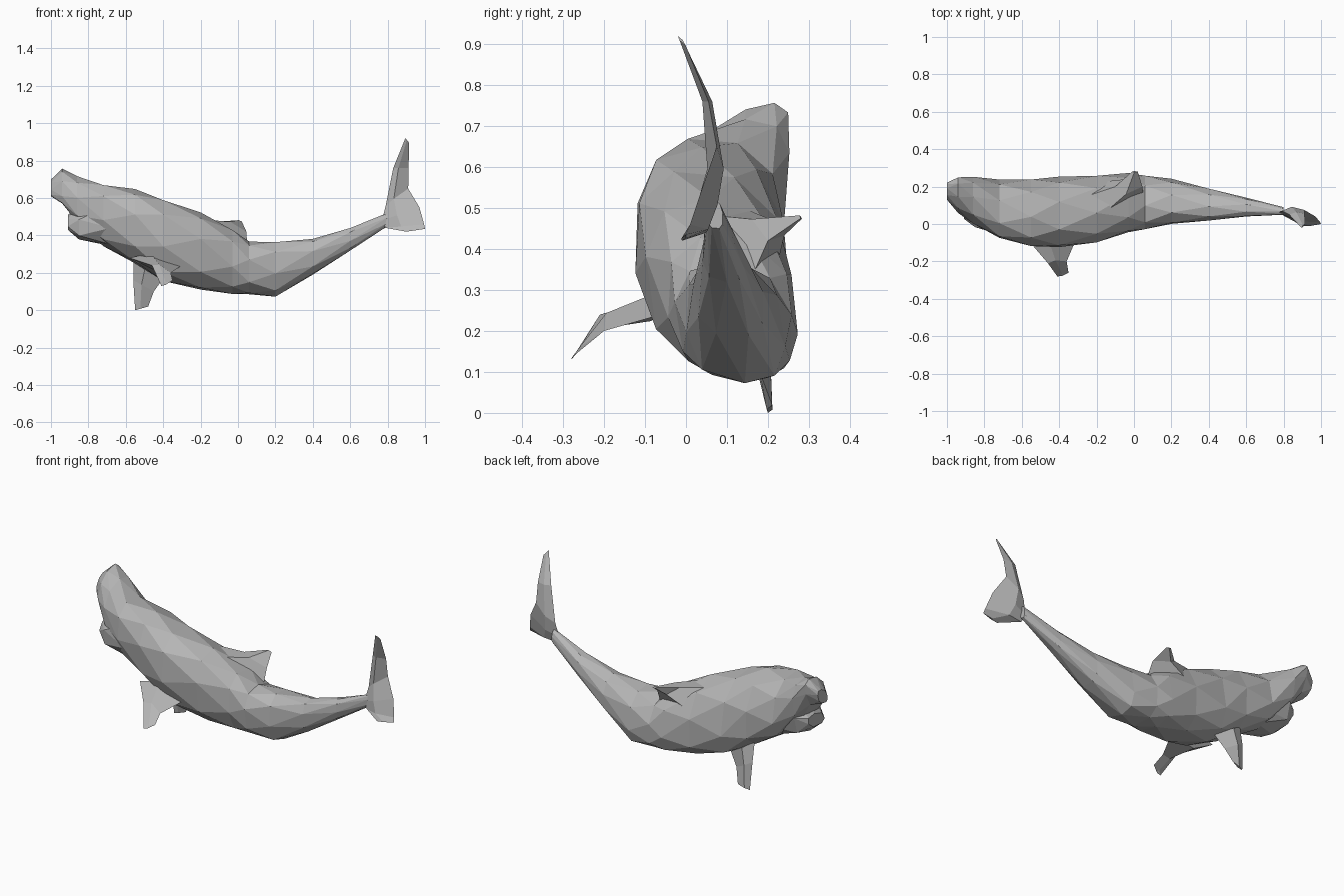
import bpy
import bmesh
from math import sin, cos, pi, copysign

default_cube = bpy.data.objects.get("Cube")
if default_cube:
    bpy.data.objects.remove(default_cube, do_unlink=True)

skin = bpy.data.materials.new("whale_grey")
skin.use_nodes = True
grey = (0.47, 0.47, 0.47, 1)
skin.diffuse_color = grey
skin.node_tree.nodes["Principled BSDF"].inputs["Base Color"].default_value = grey


def finish(name, bm):
    """Turn a bmesh into a flat shaded object with outward normals."""
    bmesh.ops.recalc_face_normals(bm, faces=bm.faces[:])
    mesh = bpy.data.meshes.new(name)
    bm.to_mesh(mesh)
    bm.free()
    mesh.materials.append(skin)
    obj = bpy.data.objects.new(name, mesh)
    bpy.context.collection.objects.link(obj)
    return obj


def oval(angle, roll):
    """Point on a skewed oval that is boxier on its lower half."""
    c, s = cos(angle + roll / 2), sin(angle - roll / 2)
    power = 0.72 if s < 0 else 0.88
    return copysign(abs(c) ** power, c), copysign(abs(s) ** power, s)


def loft(name, rings, sides=9):
    """Skin oval rings (x, y range, z range) with a staggered triangle strip."""
    bm = bmesh.new()
    loops = []
    for i, (x, y_low, y_high, z_low, z_high) in enumerate(rings):
        loop = []
        # The head leans the opposite way to the trunk
        roll = max(-0.6, min(0.2, 4 * x + 3.2))
        for k in range(sides):
            a = 2 * pi * (k + (i % 2) / 2) / sides + pi / 2
            c, s = oval(a, roll)
            loop.append(bm.verts.new((
                x,
                (y_low + y_high) / 2 + (y_high - y_low) / 2 * c * 1.02,
                (z_low + z_high) / 2 + (z_high - z_low) / 2 * s * 1.02)))
        loops.append(loop)
    for i, (a, b) in enumerate(zip(loops, loops[1:])):
        if i % 2:
            a, b = b, a
        for k in range(sides):
            n = (k + 1) % sides
            bm.faces.new((a[k], a[n], b[k]))
            bm.faces.new((a[n], b[n], b[k]))
    bm.faces.new(loops[0])
    bm.faces.new(loops[-1])
    return finish(name, bm)


def blade(name, stations):
    """Fin of diamond section: each station is leading, trailing, thickness vector."""
    bm = bmesh.new()
    loops = []
    for lead, trail, thick in stations:
        mid = [0.6 * p + 0.4 * q for p, q in zip(lead, trail)]
        upper = [m + t for m, t in zip(mid, thick)]
        lower = [m - t for m, t in zip(mid, thick)]
        loops.append([bm.verts.new(p) for p in (lead, upper, trail, lower)])
    for a, b in zip(loops, loops[1:]):
        for k in range(4):
            n = (k + 1) % 4
            bm.faces.new((a[k], a[n], b[n], b[k]))
    bm.faces.new(loops[0])
    bm.faces.new(loops[-1])
    return finish(name, bm)


# Body from the upper snout to the tail stem
loft("body", [
    (-1.0, .13, .22, .61, .70),
    (-.94, .06, .25, .57, .755),
    (-.86, .0, .25, .47, .715),
    (-.72, -.075, .235, .345, .67),
    (-.55, -.115, .24, .25, .645),
    (-.40, -.125, .25, .16, .59),
    (-.20, -.095, .26, .11, .52),
    (-.03, -.045, .27, .09, .43),
    (.06, -.025, .26, .085, .365),
    (.20, .00, .24, .075, .365),
    (.40, .02, .19, .19, .38),
    (.60, .04, .14, .32, .44),
    (.80, .05, .09, .45, .52),
])

# Lower jaw, a little open
loft("lower_jaw", [
    (-.91, .03, .18, .43, .51),
    (-.85, -.02, .22, .38, .56),
    (-.68, -.07, .21, .34, .60),
], sides=7)

# Fins; the dorsal fin grows out of a broad ridge
blade("dorsal_fin", [
    ((-.28, .14, .50), (.05, .16, .33), (.0, .08, -.05)),
    ((-.10, .20, .475), (.045, .20, .42), (.0, .04, -.02)),
    ((-.01, .28, .48), (.02, .28, .475), (.0, .003, -.004)),
])
blade("right_flipper", [
    ((-.58, -.07, .28), (-.30, -.06, .24), (.0, .02, .04)),
    ((-.46, -.21, .24), (-.36, -.20, .20), (.0, .012, .02)),
    ((-.41, -.28, .13), (-.35, -.26, .16), (.0, .006, .006)),
])
blade("left_flipper", [
    ((-.56, .17, .27), (-.40, .16, .17), (.0, .03, .0)),
    ((-.56, .19, .16), (-.45, .18, .10), (.0, .02, .0)),
    ((-.55, .20, .0), (-.48, .21, .02), (.0, .007, .0)),
])

# Tail flukes, one blade from the upper tip to the lower tip
blade("tail_flukes", [
    ((.895, -.02, .92), (.915, .0, .895), (.0, .004, .0)),
    ((.83, .05, .76), (.912, .055, .76), (.005, .012, .0)),
    ((.79, .07, .56), (.91, .075, .65), (.005, .02, .0)),
    ((.77, .06, .48), (.97, .04, .55), (.0, .025, .0)),
    ((.79, .05, .44), (.995, .01, .46), (.0, .02, .0)),
    ((.90, -.01, .42), (1.0, .0, .435), (.0, .005, .0)),
])
